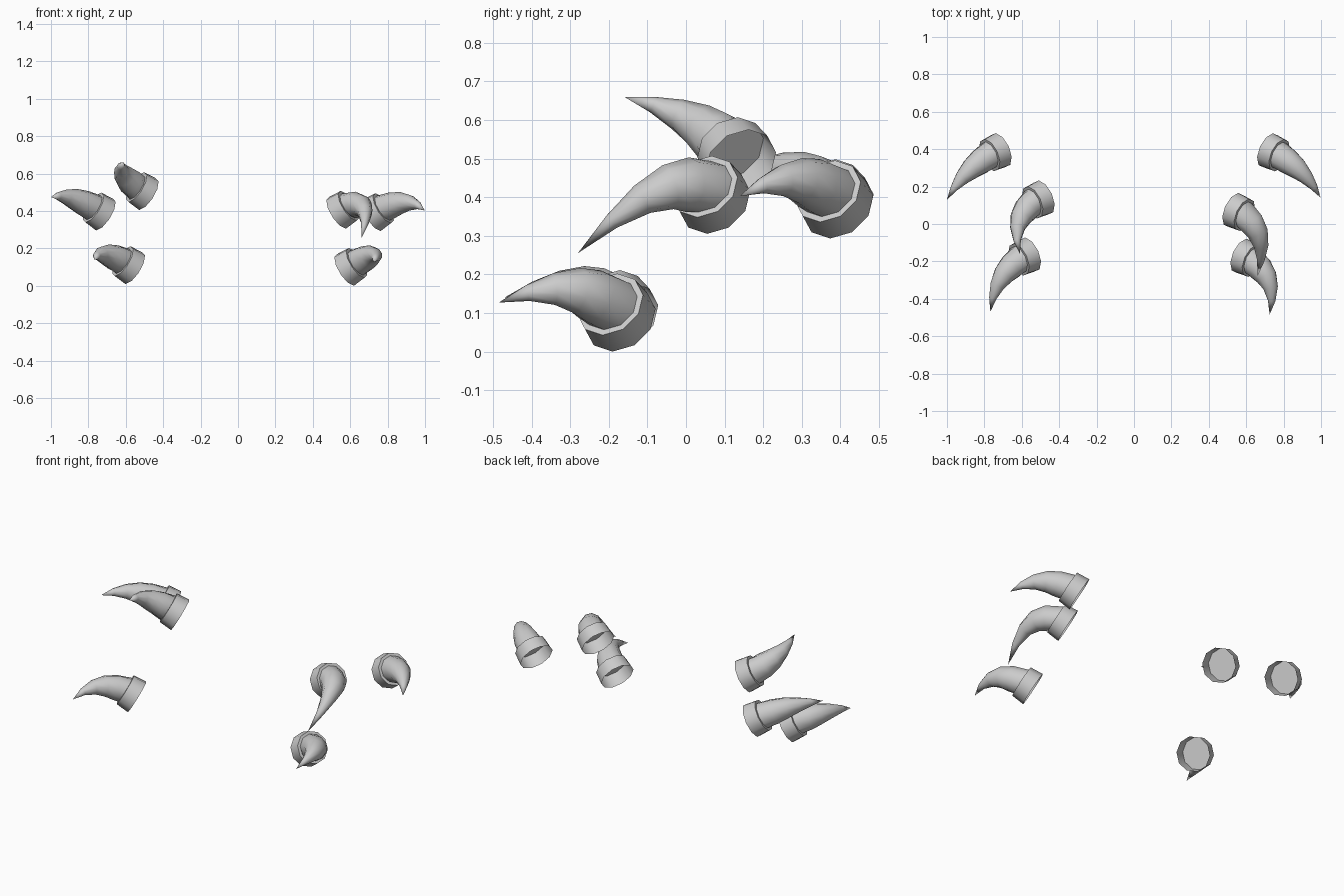
import bpy, bmesh, math
from mathutils import Vector

if "Cube" in bpy.data.objects:
    bpy.data.objects.remove(bpy.data.objects["Cube"])

SIDES = 10
COLLAR_R, COLLAR_FRONT_R, COLLAR_LEN = 0.098, 0.092, 0.075
# (position along the curve, radius) after the root ring
SECTIONS = [(0.30, 0.071), (0.46, 0.059), (0.64, 0.041), (0.82, 0.021)]
ROOT_R = 0.076


def ring(bm, centre, normal, radius):
    """Ring of verts around centre, kept untwisted with a fixed reference."""
    n = normal.normalized()
    u = Vector((0, 0, 1)).cross(n).normalized()
    v = n.cross(u)
    return [bm.verts.new(centre + radius * (math.cos(a) * u + math.sin(a) * v))
            for a in (2 * math.pi * (i + 0.5) / SIDES for i in range(SIDES))]


def bridge(bm, a, b):
    for i in range(SIDES):
        j = (i + 1) % SIDES
        bm.faces.new((a[i], a[j], b[j], b[i]))


def finish(bm, name, angle):
    bmesh.ops.recalc_face_normals(bm, faces=bm.faces)
    mesh = bpy.data.meshes.new(name)
    bm.to_mesh(mesh)
    bm.free()
    obj = bpy.data.objects.new(name, mesh)
    bpy.context.collection.objects.link(obj)
    bpy.ops.object.select_all(action='DESELECT')
    obj.select_set(True)
    bpy.context.view_layer.objects.active = obj
    bpy.ops.object.shade_smooth_by_angle(angle=math.radians(angle))


def horn(name, base, tip, bend=0.24):
    base, tip = Vector(base), Vector(tip)
    side = 1 if base.x > 0 else -1
    axis = Vector((0.79 * side, -0.36, 0.50)).normalized()
    ctrl = base + axis * bend
    seat = base + axis * COLLAR_LEN

    # curved, tapering horn standing on the collar's end disc
    bm = bmesh.new()
    rings = [ring(bm, seat, axis, ROOT_R)]
    for t, r in SECTIONS:
        p = base * (1 - t) ** 2 + ctrl * 2 * t * (1 - t) + tip * t * t
        d = (ctrl - base) * (1 - t) + (tip - ctrl) * t
        rings.append(ring(bm, p, d, r))
    for a, b in zip(rings, rings[1:]):
        bridge(bm, a, b)
    point = bm.verts.new(tip)
    for i in range(SIDES):
        bm.faces.new((rings[-1][i], rings[-1][(i + 1) % SIDES], point))
    finish(bm, name + "_horn", 60)

    # cup-shaped collar, open at the root
    bm = bmesh.new()
    a = ring(bm, base, axis, COLLAR_R)
    b = ring(bm, seat, axis, COLLAR_FRONT_R)
    bridge(bm, a, b)
    bm.faces.new(b)
    finish(bm, name + "_collar", 45)


# three horns on each side, tips posed individually
horn("left_back", (-0.714, 0.395, 0.381), (-1.0, 0.13, 0.475))
horn("left_middle", (-0.484, 0.142, 0.490), (-0.61, -0.16, 0.66))
horn("left_front", (-0.557, -0.163, 0.094), (-0.768, -0.47, 0.14))
horn("right_front", (0.575, -0.17, 0.085), (0.725, -0.485, 0.127), 0.26)
horn("right_middle", (0.532, 0.075, 0.390), (0.66, -0.28, 0.255), 0.26)
horn("right_back", (0.718, 0.394, 0.378), (0.998, 0.14, 0.403))
